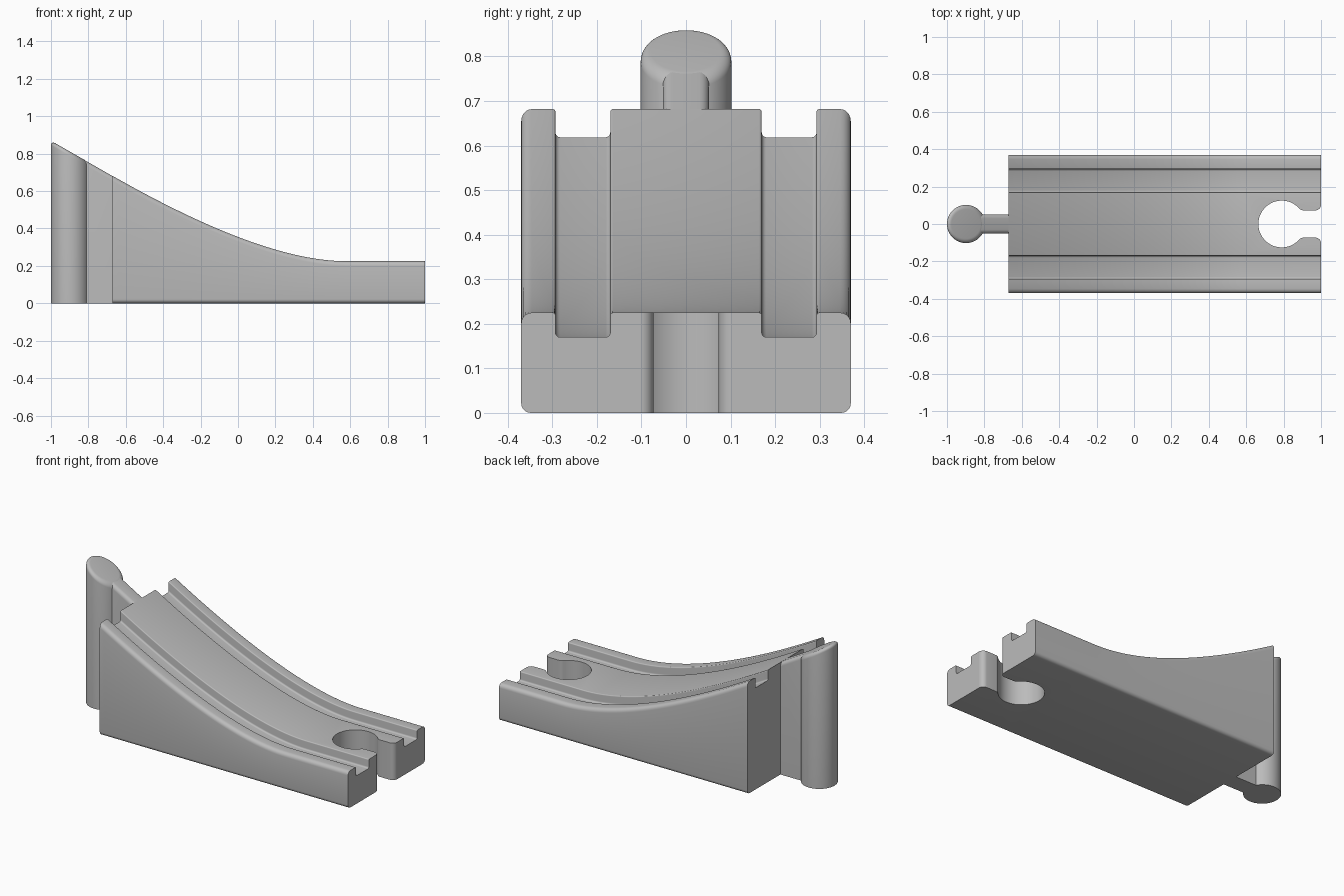
import bpy, bmesh, math
from mathutils import Vector

if "Cube" in bpy.data.objects:
    bpy.data.objects.remove(bpy.data.objects["Cube"])

grey = bpy.data.materials.new("plain grey")
grey.use_nodes = True
grey.diffuse_color = (0.5, 0.5, 0.5, 1)
grey.node_tree.nodes["Principled BSDF"].inputs["Base Color"].default_value = (0.5, 0.5, 0.5, 1)

BACK, FLAT, HIGH, LOW, STEEP = -0.672, 0.58, 0.682, 0.225, 0.57


def ramp(x):
    """Height and slope of the running surface: straight, curved, then level."""
    if x >= FLAT:
        return LOW, 0
    if x <= BACK:
        return HIGH - STEEP * (x - BACK), STEEP
    bend = BACK + (HIGH - LOW) / STEEP
    a, b = BACK - 2 * bend + FLAT, 2 * (bend - BACK)
    c = BACK - x
    t = 2 * -c / (b + math.sqrt(b * b - 4 * a * c))
    return LOW + (HIGH - LOW) * (1 - t) ** 2, STEEP * (1 - t)


def round_corners(points, steps=5):
    """Closed outline from (u, v, radius) corners."""
    out = []
    for i, (u, v, r) in enumerate(points):
        p = Vector((u, v))
        a = (Vector(points[i - 1][:2]) - p).normalized()
        b = (Vector(points[(i + 1) % len(points)][:2]) - p).normalized()
        if r == 0:
            out.append(p)
            continue
        centre = p + (a + b) * r      # right-angled corners
        for k in range(steps + 1):
            w = k / steps * math.pi / 2
            out.append(centre - b * r * math.cos(w) - a * r * math.sin(w))
    return out


def finish(bm, name):
    bmesh.ops.recalc_face_normals(bm, faces=bm.faces[:])
    mesh = bpy.data.meshes.new(name)
    bm.to_mesh(mesh)
    bm.free()
    obj = bpy.data.objects.new(name, mesh)
    bpy.context.collection.objects.link(obj)
    mesh.materials.append(grey)
    return obj


def smooth(obj):
    bpy.ops.object.select_all(action="DESELECT")
    obj.select_set(True)
    bpy.context.view_layer.objects.active = obj
    bpy.ops.object.shade_smooth_by_angle(angle=math.radians(32))


def loft(rings, name):
    bm = bmesh.new()
    loops = [[bm.verts.new(p) for p in ring] for ring in rings]
    n = len(loops[0])
    for lo, hi in zip(loops, loops[1:]):
        for i in range(n):
            bm.faces.new((lo[i], lo[(i + 1) % n], hi[(i + 1) % n], hi[i]))
    bm.faces.new(loops[0])
    bm.faces.new(loops[-1])
    return finish(bm, name)


def sweep(outline, stations, name, drop=0):
    """Sweep a section drawn at the low end; its upper part follows the ramp."""
    rings = []
    for x in stations:
        h, s = ramp(x)
        stretch = math.sqrt(1 + s * s)
        rings.append([(x, y, z if z < 0.1 else h - drop + (z - LOW) * stretch)
                      for y, z in outline])
    return loft(rings, name)


# Track body with two wheel grooves
half = [(0.37, 0, 0.022), (0.37, LOW, 0.024), (0.293, LOW, 0.006), (0.293, 0.17, 0.01),
        (0.17, 0.17, 0.01), (0.17, LOW, 0.006)]
section = round_corners(half + [(-y, z, r) for y, z, r in reversed(half)])
curve = [BACK + (FLAT - BACK) * i / 44 for i in range(45)]
body = sweep(section, curve + [1.0], "track_body")

# Keyhole socket cut through the low end
hole, hole_r, slot, fil = 0.79, 0.125, 0.073, 0.03
side = slot + fil
reach = math.sqrt((hole_r + fil) ** 2 - side ** 2)
meet = math.atan2(side, reach)


def arc(cx, cy, r, start, end, steps):
    return [(cx + r * math.cos(start + (end - start) * i / steps),
             cy + r * math.sin(start + (end - start) * i / steps)) for i in range(steps + 1)]


upper = arc(hole, 0, hole_r, math.pi, meet, 28)
upper += arc(hole + reach, side, fil, meet + math.pi, 1.5 * math.pi, 6)
upper += arc(1 - fil, side, fil, 1.5 * math.pi, 2 * math.pi - 0.02, 8) + [(1.1, side)]
keyhole = upper + [(x, -y) for x, y in reversed(upper[1:])]
cutter = loft([[(x, y, z) for x, y in keyhole] for z in (-0.1, 0.5)], "socket_cutter")
cut = body.modifiers.new("socket", "BOOLEAN")
cut.operation, cut.solver, cut.object = "DIFFERENCE", "EXACT", cutter
bpy.context.view_layer.objects.active = body
bpy.ops.object.modifier_apply(modifier="socket")
bpy.data.objects.remove(cutter)
smooth(body)

# Neck joining the body and the peg
neck_half = [(0.052, 0, 0), (0.052, LOW, 0.022)]
neck_section = round_corners(neck_half + [(-y, z, r) for y, z, r in reversed(neck_half)])
smooth(sweep(neck_section, (-0.86, -0.66), "peg_neck", drop=0.001))

# Round peg with a sloping, softened top
peg_x, peg_r, soft = -0.898, 0.102, 0.024
levels = [(peg_r, None)] + [(peg_r - soft * (1 - math.cos(w)), soft * (1 - math.sin(w)))
                            for w in (math.pi / 2 * k / 6 for k in range(7))]
rings = []
for r, down in levels:
    circle = arc(peg_x, 0, r, 0, 2 * math.pi, 56)[:-1]
    rings.append([(x, y, 0 if down is None else ramp(x)[0] - down) for x, y in circle])
smooth(loft(rings, "connector_peg"))
